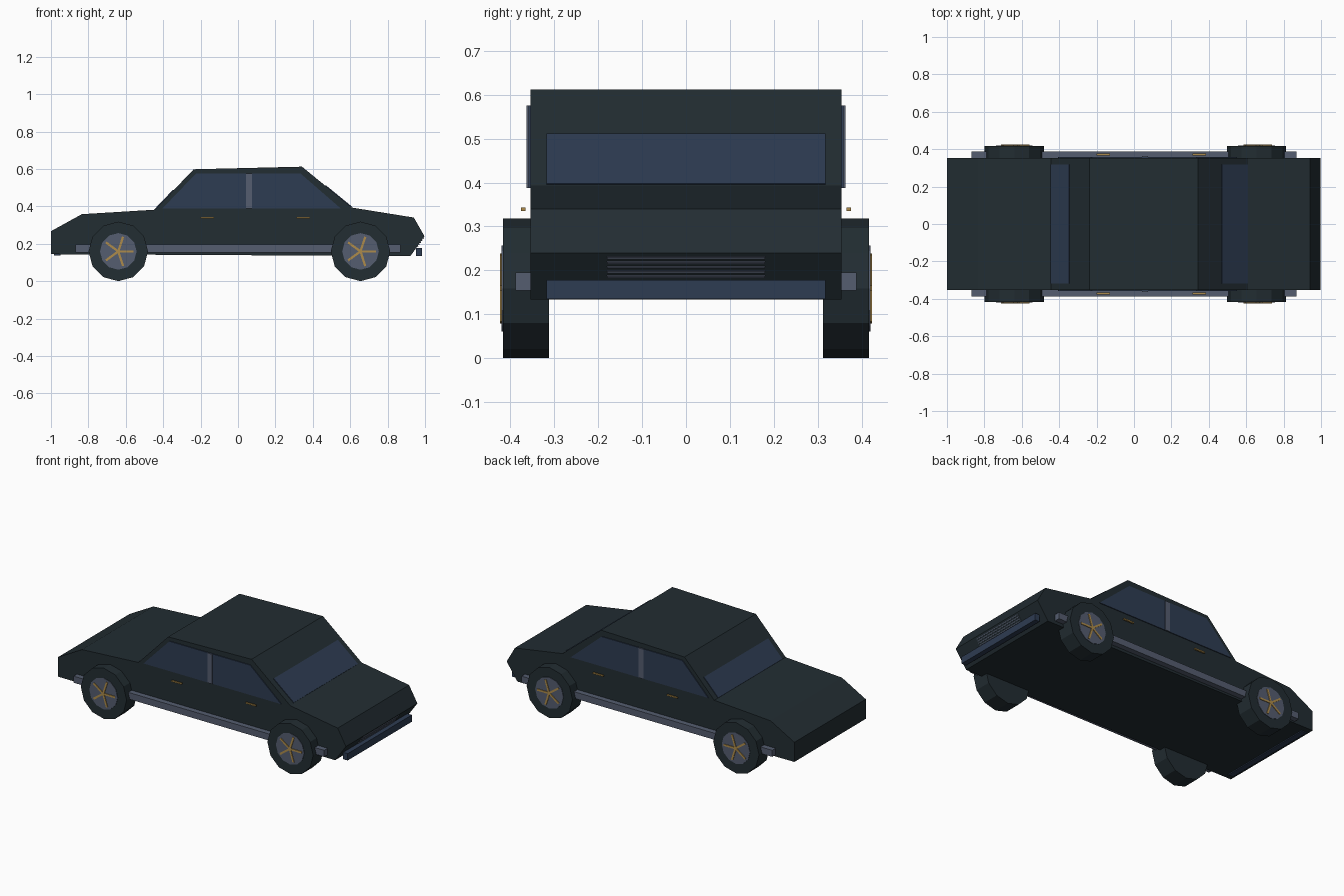
import bpy
import bmesh
from math import cos, sin, tau
from mathutils import Vector

cube = bpy.data.objects.get("Cube")
if cube:
    bpy.data.objects.remove(cube, do_unlink=True)


def material(name, rgb):
    m = bpy.data.materials.new(name)
    m.use_nodes = True
    colour = (*rgb, 1)
    m.diffuse_color = colour
    m.node_tree.nodes["Principled BSDF"].inputs["Base Color"].default_value = colour
    return m


PAINT = material("dark paint", (0.016, 0.026, 0.032))
GLASS = material("blue glass", (0.027, 0.045, 0.085))
TRIM = material("grey trim", (0.09, 0.11, 0.16))
GOLD = material("gold", (0.42, 0.26, 0.07))


def prism(name, outline, y0, y1, mat):
    """Extrude an x-z outline along y."""
    bm = bmesh.new()
    face = bm.faces.new([bm.verts.new((x, y0, z)) for x, z in outline])
    ext = bmesh.ops.extrude_face_region(bm, geom=[face])
    verts = [v for v in ext["geom"] if isinstance(v, bmesh.types.BMVert)]
    bmesh.ops.translate(bm, verts=verts, vec=(0, y1 - y0, 0))
    bmesh.ops.recalc_face_normals(bm, faces=bm.faces)
    mesh = bpy.data.meshes.new(name)
    bm.to_mesh(mesh)
    bm.free()
    mesh.materials.append(mat)
    obj = bpy.data.objects.new(name, mesh)
    bpy.context.collection.objects.link(obj)
    return obj


def pair(name, outline, inner, outer, mat):
    for side, s in (("left", 1), ("right", -1)):
        prism(f"{name}_{side}", outline, s * inner, s * outer, mat)


def rect(x0, x1, z0, z1):
    return [(x0, z0), (x1, z0), (x1, z1), (x0, z1)]


def ngon(cx, cz, r, n):
    return [(cx + r * cos(i * tau / n), cz + r * sin(i * tau / n)) for i in range(n)]


def bar(a, b, half):
    """Outline of a straight bar from a to b."""
    a, b = Vector(a), Vector(b)
    n = (b - a).orthogonal().normalized() * half
    return [a - n, b - n, b + n, a + n]


def sloped(name, a, b, t0, t1, width, half, mat):
    """Thin plate lying on part of the body edge from a to b."""
    a, b = Vector(a), Vector(b)
    prism(name, bar(a.lerp(b, t0), a.lerp(b, t1), half), -width, width, mat)


# Body shell
boot, roof_back = (-0.444, 0.382), (-0.237, 0.598)
roof_front, cowl = (0.342, 0.612), (0.61, 0.393)
nose, chin = (0.997, 0.24), (0.922, 0.134)
prism("body", [(-1, 0.144), (-1, 0.267), (-0.835, 0.358), boot, roof_back,
               roof_front, cowl, (0.94, 0.34), nose, chin], -0.354, 0.354, PAINT)

# Glass and centre pillars
sloped("windscreen", cowl, roof_front, 0.01, 0.53, 0.318, 0.004, GLASS)
sloped("rear_window", boot, roof_back, 0.0, 0.48, 0.318, 0.004, GLASS)
pair("side_window", [(-0.405, 0.388), (-0.225, 0.575), (0.335, 0.575), (0.55, 0.388)],
     0.35, 0.359, GLASS)
pair("door_pillar", rect(0.042, 0.075, 0.388, 0.575), 0.35, 0.363, TRIM)

# Side trim and door handles
pair("side_trim", rect(-0.87, 0.87, 0.154, 0.195), 0.34, 0.388, TRIM)
for label, x in (("rear", -0.165), ("front", 0.35)):
    pair(f"{label}_door_handle", rect(x - 0.036, x + 0.036, 0.335, 0.343),
         0.366, 0.376, GOLD)

# Bumpers and grille slats
prism("front_bumper", rect(0.952, 0.984, 0.135, 0.178), -0.318, 0.318, GLASS)
prism("rear_bumper", rect(-0.985, -0.95, 0.138, 0.178), -0.318, 0.318, GLASS)
for i in range(5):
    t = 0.48 + i * 0.1
    sloped(f"grille_slat_{i + 1}", chin, nose, t, t + 0.04, 0.18, 0.004, TRIM)

# Wheels: tyre, hub disc and five spokes
for label, x in (("rear", -0.64), ("front", 0.655)):
    z = 0.159
    pair(f"{label}_tyre", ngon(x, z, 0.159, 12), 0.312, 0.417, PAINT)
    pair(f"{label}_hub", ngon(x, z, 0.098, 12), 0.41, 0.42, TRIM)
    for i, tip in enumerate(ngon(x, z, 0.082, 5)):
        pair(f"{label}_spoke_{i + 1}", bar((x, z), tip, 0.006), 0.415, 0.424, GOLD)
